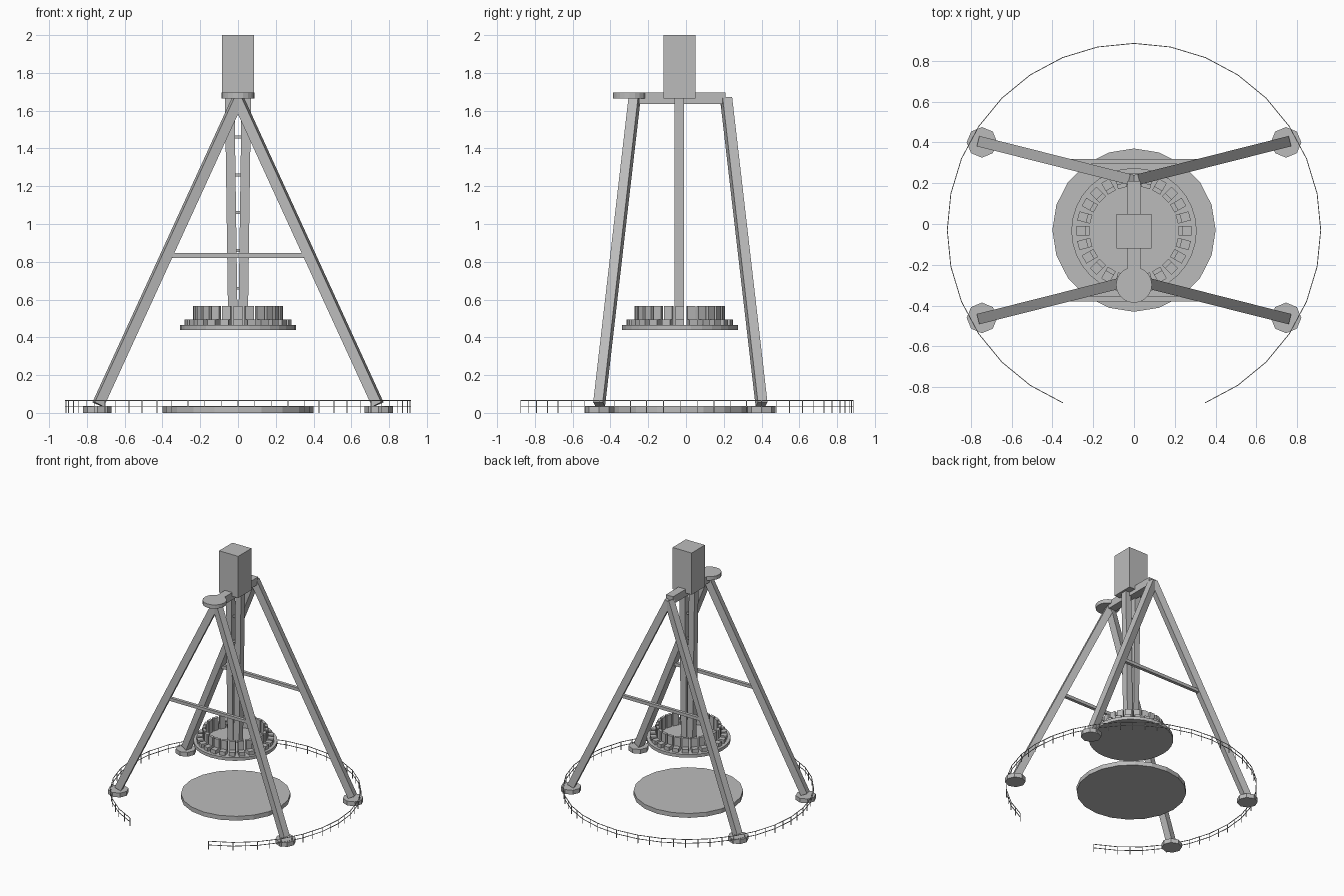
import bpy
from math import pi, sin, cos, radians
from mathutils import Vector, Matrix

if "Cube" in bpy.data.objects:
    bpy.data.objects.remove(bpy.data.objects["Cube"])

grey = bpy.data.materials.new("painted_steel_grey")
grey.use_nodes = True
COLOUR = (0.5, 0.5, 0.5, 1)
grey.diffuse_color = COLOUR
grey.node_tree.nodes["Principled BSDF"].inputs["Base Color"].default_value = COLOUR

CY = -0.03  # ride centre line in y


def finish(name):
    ob = bpy.context.object
    ob.name = name
    ob.data.materials.append(grey)
    return ob


def box(name, centre, size, turn=0.0):
    bpy.ops.mesh.primitive_cube_add(size=1, location=centre, rotation=(0, 0, turn))
    ob = finish(name)
    ob.scale = size
    return ob


def disc(name, x, y, radius, z0, z1, sides):
    bpy.ops.mesh.primitive_cylinder_add(vertices=sides, radius=radius, depth=z1 - z0,
                                        location=(x, y, (z0 + z1) / 2))
    return finish(name)


def beam(name, a, b, across, deep):
    """Square-ended bar from a to b; 'across' is its level width."""
    a, b = Vector(a), Vector(b)
    axis = (b - a).normalized()
    side = axis.cross(Vector((0, 0, 1))).normalized()
    up = side.cross(axis)
    ob = box(name, (0, 0, 0), (1, 1, 1))
    rot = Matrix((side, up, axis)).transposed().to_4x4()
    ob.data.transform(Matrix.Translation((a + b) / 2) @ rot
                      @ Matrix.Diagonal((across, deep, (b - a).length, 1)))
    return ob


# Base platform
disc("base_platform", 0, CY, 0.4, 0, 0.035, 20)

# Support legs, feet and cross bars
for sy, end in ((-1, "front"), (1, "back")):
    for sx, hand in ((-1, "right"), (1, "left")):
        foot_y = CY + sy * 0.43
        disc(f"{end}_{hand}_foot", sx * 0.745, foot_y, 0.075, 0, 0.035, 8)
        beam(f"{end}_{hand}_leg", (sx * 0.74, foot_y, 0.045),
             (0, CY + sy * 0.243, 1.66), 0.052, 0.055)
    box(f"{end}_cross_bar", (0, CY + sy * 0.337, 0.833), (0.74, 0.025, 0.025))

# Top beam, drive housing and front hub disc
box("top_beam", (0, -0.02, 1.665), (0.065, 0.46, 0.06))
box("drive_housing", (0, -0.035, 1.832), (0.17, 0.17, 0.336))
disc("front_hub_disc", 0, -0.298, 0.088, 1.665, 1.695, 20)

# Pendulum arm: two converging bars joined by rungs
for sx, hand in ((-1, "right"), (1, "left")):
    beam(f"{hand}_arm_bar", (sx * 0.027, -0.035, 0.46), (sx * 0.044, -0.035, 1.68), 0.05, 0.05)
for i in range(5):
    box("arm_rung", (0, -0.035, 0.66 + 0.2 * i), (0.06, 0.015, 0.015))

# Gondola with a ring of outward-facing seats
disc("gondola_floor", 0, -0.033, 0.307, 0.44, 0.465, 32)
SEATS = 24
for i in range(SEATS):
    t = 2 * pi * i / SEATS
    for part, r, depth, z0, z1 in (("seat_base", 0.255, 0.055, 0.465, 0.495),
                                   ("seat_back", 0.228, 0.022, 0.465, 0.565)):
        box(part, (r * cos(t), -0.033 + r * sin(t), (z0 + z1) / 2),
            (depth, 0.045, z1 - z0), t)

# Perimeter fence with an entrance gap at the front
R, SEGMENTS, THICK = 0.915, 28, 0.004
corners = []
for i in range(SEGMENTS + 1):
    t = radians(-67.5 + 11.25 * i)
    corners.append(Vector((R * cos(t), CY + R * sin(t), 0)))
for z in (0.035, 0.065):
    for p, q in zip(corners, corners[1:]):
        lift = Vector((0, 0, z))
        beam("fence_rail", p + lift, q + lift, THICK, THICK)
posts = corners + [(p + q) / 2 for p, q in zip(corners, corners[1:])]
for p in posts:
    box("fence_post", (p.x, p.y, 0.0325), (THICK, THICK, 0.065))
